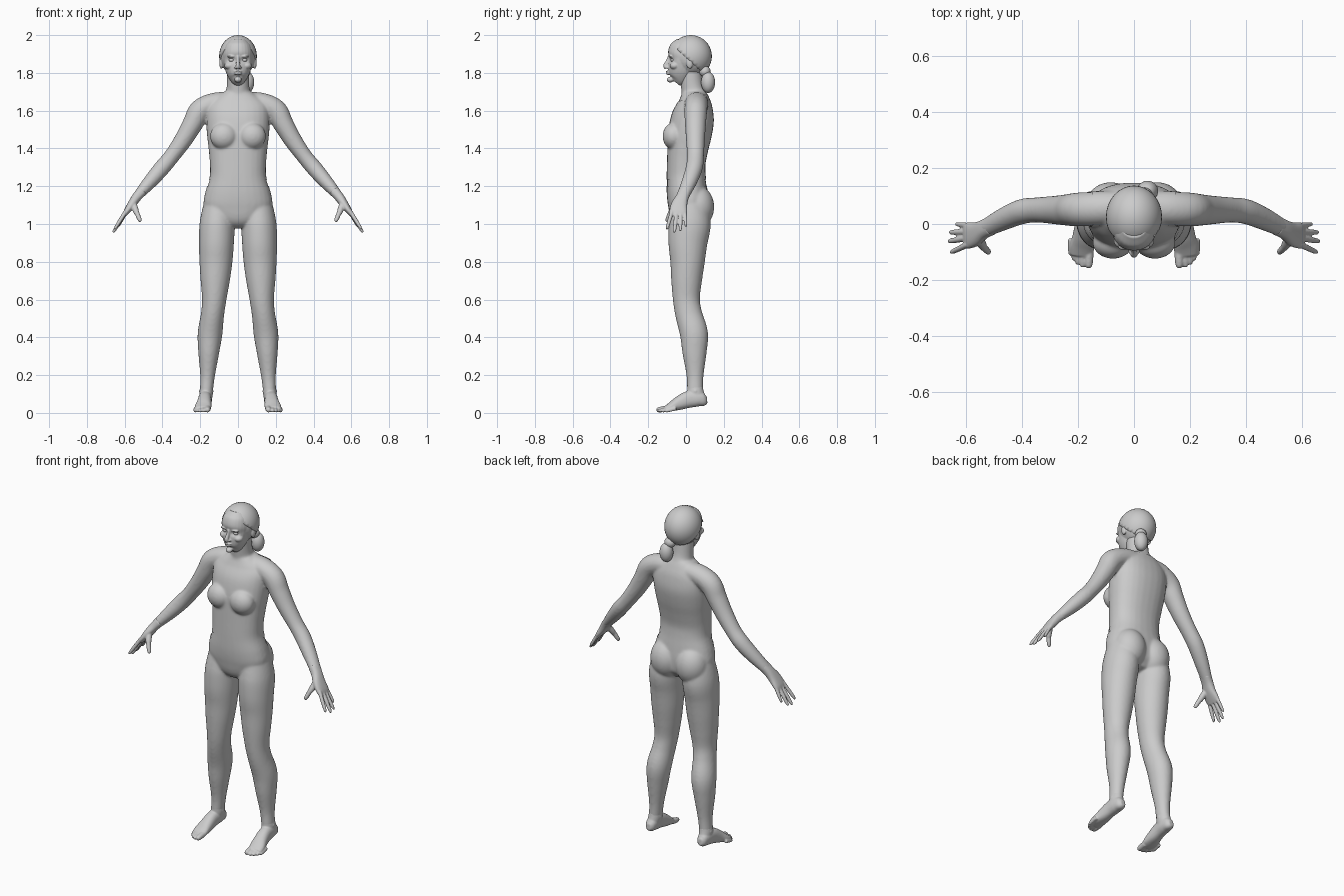
import bpy, bmesh, math
from mathutils import Vector, Matrix

Y, Z = Vector((0, 1, 0)), Vector((0, 0, 1))


def smooth_path(secs, n=5):
    """Catmull-Rom interpolation of (x, y, z, half_width, half_depth) sections."""
    out = []
    for i in range(len(secs) - 1):
        p = [secs[max(0, min(len(secs) - 1, i + k))] for k in (-1, 0, 1, 2)]
        for j in range(n):
            t = j / n
            out.append([0.5 * (2 * b + (c - a) * t + (2 * a - 5 * b + 4 * c - d) * t * t
                               + (3 * b - a - 3 * c + d) * t ** 3) for a, b, c, d in zip(*p)])
    return out + [list(secs[-1])]


def loft(bm, secs, ref=Y, power=2.0, n=28):
    pts = smooth_path(secs)
    rings = []
    for i, s in enumerate(pts):
        t = (Vector(pts[min(i + 1, len(pts) - 1)][:3]) - Vector(pts[max(i - 1, 0)][:3])).normalized()
        b = (ref - t * ref.dot(t)).normalized()
        a = b.cross(t)
        ring = []
        for k in range(n):
            c, q = math.cos(2 * math.pi * k / n), math.sin(2 * math.pi * k / n)
            c = math.copysign(abs(c) ** (2 / power), c)
            q = math.copysign(abs(q) ** (2 / power), q)
            ring.append(bm.verts.new(Vector(s[:3]) + a * c * s[3] + b * q * s[4]))
        rings.append(ring)
    for r0, r1 in zip(rings, rings[1:]):
        for k in range(n):
            bm.faces.new((r0[k], r0[(k + 1) % n], r1[(k + 1) % n], r1[k]))
    bm.faces.new(rings[0][::-1])
    bm.faces.new(rings[-1])


def ball(bm, c, r):
    bmesh.ops.create_uvsphere(bm, u_segments=32, v_segments=20, radius=1,
                              matrix=Matrix.Translation(c) @ Matrix.Diagonal((*r, 1)))


def digit(bm, base, tip, r, ref=Y):
    p, q = Vector(base), Vector(tip)
    loft(bm, [(*p.lerp(q, f), r * g, r * g) for f, g in
              ((0, 1.05), (.45, 1), (.75, .9), (.93, .7), (1, .3))], ref, n=14)


def to_object(name, bm):
    bmesh.ops.recalc_face_normals(bm, faces=bm.faces)
    me = bpy.data.meshes.new(name)
    bm.to_mesh(me)
    bm.free()
    me.shade_smooth()
    ob = bpy.data.objects.new(name, me)
    bpy.context.collection.objects.link(ob)
    return ob


def fuse(name, bm, voxel, steps):
    """Mirror the parts across x, melt them into one skin and smooth it."""
    ob = to_object(name, bm)
    m = ob.modifiers.new("mirror", 'MIRROR')
    m.use_mirror_merge = False
    m = ob.modifiers.new("remesh", 'REMESH')
    m.mode, m.voxel_size, m.use_smooth_shade = 'VOXEL', voxel, True
    m = ob.modifiers.new("smooth", 'SMOOTH')
    m.factor, m.iterations = 0.5, steps
    dg = bpy.context.evaluated_depsgraph_get()
    me = bpy.data.meshes.new_from_object(ob.evaluated_get(dg))
    ob.modifiers.clear()
    ob.data = me
    me.shade_smooth()
    return ob


def cut(bm, co, no, fill=False):
    geo = bm.verts[:] + bm.edges[:] + bm.faces[:]
    bmesh.ops.bisect_plane(bm, geom=geo, plane_co=co, plane_no=no, clear_outer=True)
    if fill:
        bmesh.ops.holes_fill(bm, edges=[e for e in bm.edges if e.is_boundary])


def garment(name, body, planes, gap=0.003):
    """A thin layer lifted off the body between the given planes."""
    bm = bmesh.new()
    bm.from_mesh(body.data)
    bm.normal_update()
    for v, n in [(v, v.normal.copy()) for v in bm.verts]:
        v.co += n * gap
    for co, no in planes:
        cut(bm, co, no)
    return to_object(name, bm)


# Body: torso, neck, bust, seat, arm and leg
bm = bmesh.new()
torso = [(.99, -.03, .08, .05), (1.03, -.075, .11, .13), (1.10, -.092, .118, .178),
         (1.17, -.10, .112, .170), (1.25, -.10, .102, .147), (1.32, -.098, .10, .146),
         (1.40, -.096, .115, .153), (1.48, -.092, .134, .162), (1.56, -.076, .146, .166),
         (1.62, -.052, .138, .160), (1.665, -.034, .12, .125), (1.70, -.022, .102, .075)]
loft(bm, [(0, (f + b) / 2, z, w, (b - f) / 2) for z, f, b, w in torso], power=2.3)
loft(bm, [(0, .05, 1.62, .08, .07), (0, .042, 1.68, .068, .066), (0, .033, 1.73, .06, .06),
          (0, .022, 1.82, .06, .06)])
ball(bm, (.075, -.066, 1.465), (.07, .055, .068))
ball(bm, (.083, .06, 1.09), (.09, .087, .11))
arm = [(.05, .06, 1.65, .05, .055), (.13, .055, 1.64, .054, .06), (.20, .052, 1.60, .06, .06),
       (.24, .05, 1.53, .054, .056), (.29, .05, 1.445, .048, .05), (.35, .05, 1.36, .042, .045),
       (.40, .044, 1.30, .043, .045), (.46, .02, 1.23, .038, .041), (.53, -.015, 1.15, .026, .033),
       (.555, -.028, 1.115, .018, .028)]
loft(bm, arm)
leg = [(.10, .02, 1.10, .08, .09), (.11, .02, 1.0, .091, .108), (.114, .01, .9, .09, .101),
       (.117, .008, .8, .085, .089), (.121, .003, .7, .075, .079), (.126, .002, .6, .062, .069),
       (.135, .015, .52, .059, .069), (.148, .042, .42, .063, .072), (.155, .045, .32, .053, .062),
       (.161, .048, .2, .037, .043), (.167, .048, .12, .032, .04), (.171, .052, .07, .028, .038)]
loft(bm, leg)
body = fuse("body", bm, .007, 10)

# Close-fitting clothes
garment("tank_top", body, [((0, 0, 1.235), (0, 0, -1)), ((0, 0, 1.66), (0, -.25, 1)),
                           ((.168, 0, 1.5), (1, 0, .12)), ((-.168, 0, 1.5), (-1, 0, .12))])
garment("leggings", body, [((0, 0, 1.20), (0, 0, 1)), ((0, 0, .13), (0, 0, -1)),
                           ((.3, 0, 0), (1, 0, 0)), ((-.3, 0, 0), (-1, 0, 0))], .0025)

# Hands
bm = bmesh.new()
loft(bm, [(.51, -.006, 1.173, .028, .034), (.538, -.02, 1.14, .025, .034),
          (.565, -.036, 1.10, .022, .043), (.59, -.041, 1.065, .016, .047),
          (.602, -.043, 1.045, .01, .042)], power=2.4)
for base, tip, r in (((.588, -.006, 1.07), (.636, .0, .985), .0095),
                     ((.594, -.028, 1.06), (.658, -.03, .962), .0105),
                     ((.595, -.05, 1.06), (.662, -.062, .955), .011),
                     ((.592, -.073, 1.07), (.654, -.102, .972), .0105),
                     ((.555, -.05, 1.11), (.534, -.088, 1.05), .017),
                     ((.537, -.082, 1.062), (.516, -.103, 1.012), .0125)):
    digit(bm, base, tip, r)
fuse("hands", bm, .004, 3)

# Feet
bm = bmesh.new()
loft(bm, [(.166, .048, .14, .033, .041), (.168, .05, .11, .036, .044), (.172, .055, .07, .033, .05)])
loft(bm, [(.171, .112, .068, .014, .018), (.171, .095, .068, .028, .032), (.172, .06, .075, .035, .042),
          (.175, .01, .07, .035, .044), (.179, -.04, .05, .039, .036), (.185, -.08, .032, .044, .024),
          (.188, -.112, .02, .04, .014)], Z, 2.3)
ball(bm, (.168, .05, .115), (.039, .02, .018))
for x, y, r in ((.160, -.157, .016), (.182, -.155, .0115), (.199, -.145, .011),
                (.213, -.13, .0105), (.225, -.112, .01)):
    digit(bm, (x, y + .06, .024), (x + .002, y, r - .002), r, Z)
fuse("feet", bm, .004, 4)

# Head with facial features
bm = bmesh.new()
ball(bm, (0, .025, 1.887), (.093, .106, .106))
loft(bm, [(0, -.055, 1.75, .02, .028), (0, -.042, 1.768, .043, .052), (0, -.03, 1.80, .062, .067),
          (0, -.018, 1.84, .074, .077), (0, -.01, 1.87, .079, .083), (0, -.004, 1.90, .081, .092),
          (0, .005, 1.94, .072, .085), (0, .01, 1.97, .05, .06)], power=2.15)
loft(bm, [(0, -.085, 1.885, .009, .012), (0, -.098, 1.86, .009, .011), (0, -.108, 1.838, .012, .013),
          (0, -.103, 1.824, .014, .010)])
ball(bm, (.012, -.098, 1.829), (.008, .012, .007))
ball(bm, (0, -.094, 1.807), (.022, .013, .0055))
ball(bm, (0, -.092, 1.795), (.02, .014, .006))
ball(bm, (0, -.083, 1.764), (.019, .019, .015))
ball(bm, (.034, -.082, 1.887), (.024, .012, .007))
ball(bm, (.046, -.06, 1.838), (.026, .026, .02))
ball(bm, (.088, .02, 1.852), (.011, .018, .03))
head = fuse("head", bm, .0035, 4)
for v in head.data.vertices:
    if v.co.y < 0:
        d2 = ((abs(v.co.x) - .034) / .015) ** 2 + ((v.co.z - 1.868) / .009) ** 2
        v.co.y += .012 * math.exp(-d2 / 2)

# Eyes
bm = bmesh.new()
for s in (-1, 1):
    ball(bm, (s * .034, -.068, 1.868), (.014, .013, .011))
to_object("eyes", bm)

# Swept-back hair and low side bun
bm = bmesh.new()
ball(bm, (0, .025, 1.888), (.1, .112, .112))
cut(bm, (0, .01, 1.872), (0, -.155, -.17), True)
to_object("hair", bm)
bm = bmesh.new()
ball(bm, (.048, .117, 1.75), (.038, .037, .056))
ball(bm, (.035, .1, 1.808), (.032, .03, .03))
to_object("hair_bun", bm)
